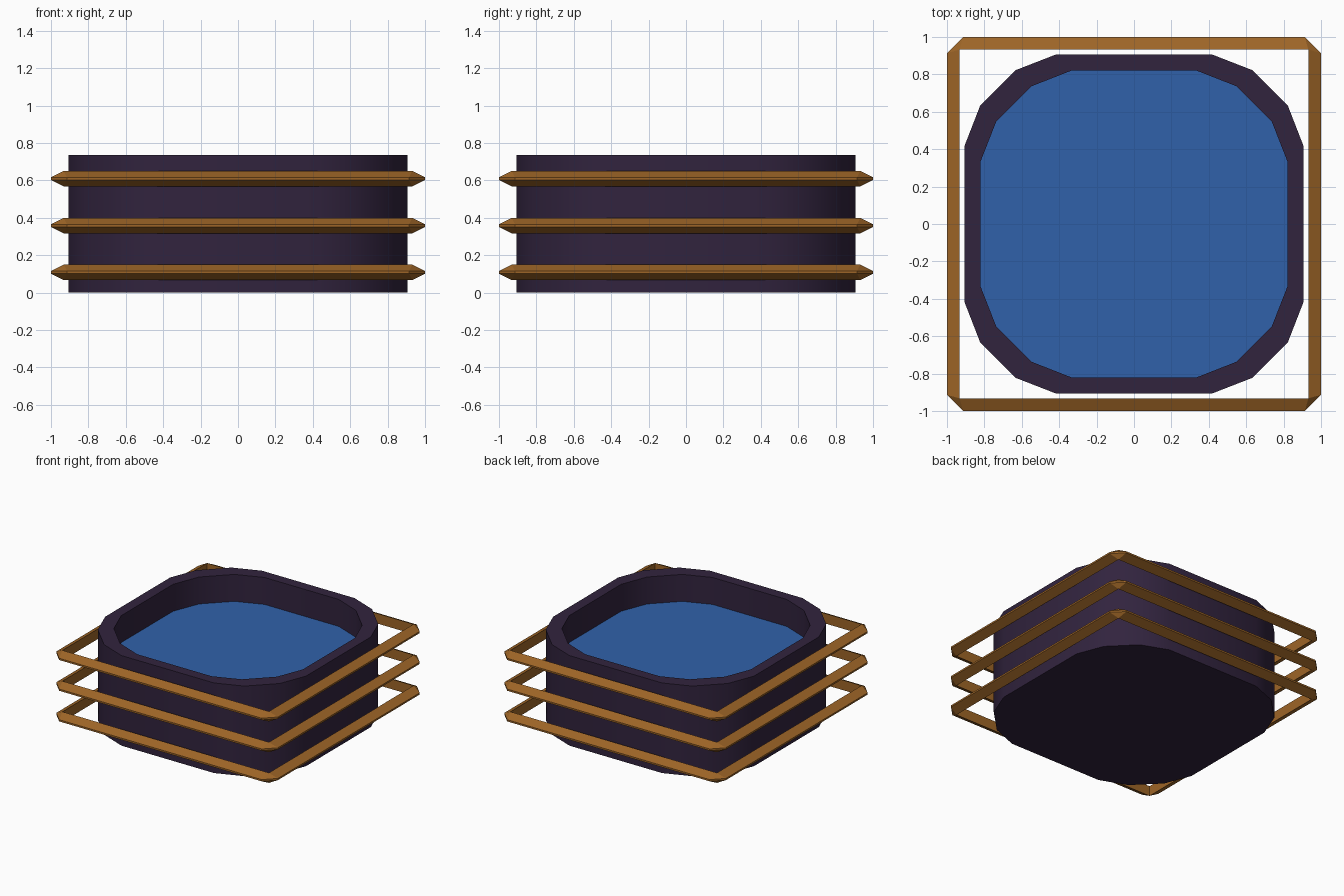
import bpy, bmesh, math

if "Cube" in bpy.data.objects:
    bpy.data.objects.remove(bpy.data.objects["Cube"])


def material(name, rgb):
    m = bpy.data.materials.new(name)
    m.diffuse_color = (*rgb, 1)
    m.use_nodes = True
    m.node_tree.nodes["Principled BSDF"].inputs["Base Color"].default_value = m.diffuse_color
    return m


def symmetric(corner, z):
    """Turn one corner's outline through four quarter turns."""
    pts = []
    for _ in range(4):
        pts += [(x, y, z) for x, y in corner]
        corner = [(-y, x) for x, y in corner]
    return pts


def loft(name, loops, mat, cap=False, closed=False):
    """Skin equal-length loops; cap the ends or join last to first."""
    bm = bmesh.new()
    rows = [[bm.verts.new(p) for p in loop] for loop in loops]
    pairs = list(zip(rows, rows[1:])) + ([(rows[-1], rows[0])] if closed else [])
    n = len(rows[0])
    for a, b in pairs:
        for i in range(n):
            j = (i + 1) % n
            bm.faces.new((a[i], a[j], b[j], b[i]))
    if cap:
        bm.faces.new(rows[0])
        if len(rows) > 1:
            bm.faces.new(rows[-1])
    bmesh.ops.remove_doubles(bm, verts=bm.verts, dist=1e-5)
    if len(rows) > 1:
        bmesh.ops.recalc_face_normals(bm, faces=bm.faces)
    me = bpy.data.meshes.new(name)
    bm.to_mesh(me)
    bm.free()
    me.materials.append(mat)
    ob = bpy.data.objects.new(name, me)
    bpy.context.collection.objects.link(ob)
    return ob


dark = material("dark_purple", (0.031, 0.017, 0.048))
wood = material("bronze", (0.34, 0.13, 0.02))
blue = material("water_blue", (0.03, 0.12, 0.4))

outer = [(0.906, 0.418), (0.822, 0.634), (0.634, 0.822), (0.418, 0.906)]
inner = [(0.82, 0.335), (0.736, 0.549), (0.549, 0.736), (0.335, 0.82)]

# hollow tub with rounded-square outline
tub = loft("tub", [symmetric(outer, 0), symmetric(outer, 0.735),
                   symmetric(inner, 0.735), symmetric(inner, 0.08)], dark, cap=True)
bpy.context.view_layer.objects.active = tub
tub.select_set(True)
bpy.ops.object.shade_smooth_by_angle(angle=math.radians(35))

# water surface
loft("water", [symmetric(inner, 0.515)], blue, cap=True)

# three square hoops with wedge section and clipped outer corners
inside = [(0.932, 0.932), (0.932, 0.932)]
rim = [(1.0, 0.914), (0.914, 1.0)]
for k, z in enumerate((0.108, 0.358, 0.609)):
    loft(f"hoop_{k + 1}", [symmetric(inside, z - 0.041), symmetric(rim, z - 0.007),
                           symmetric(rim, z + 0.007), symmetric(inside, z + 0.041)],
         wood, closed=True)
